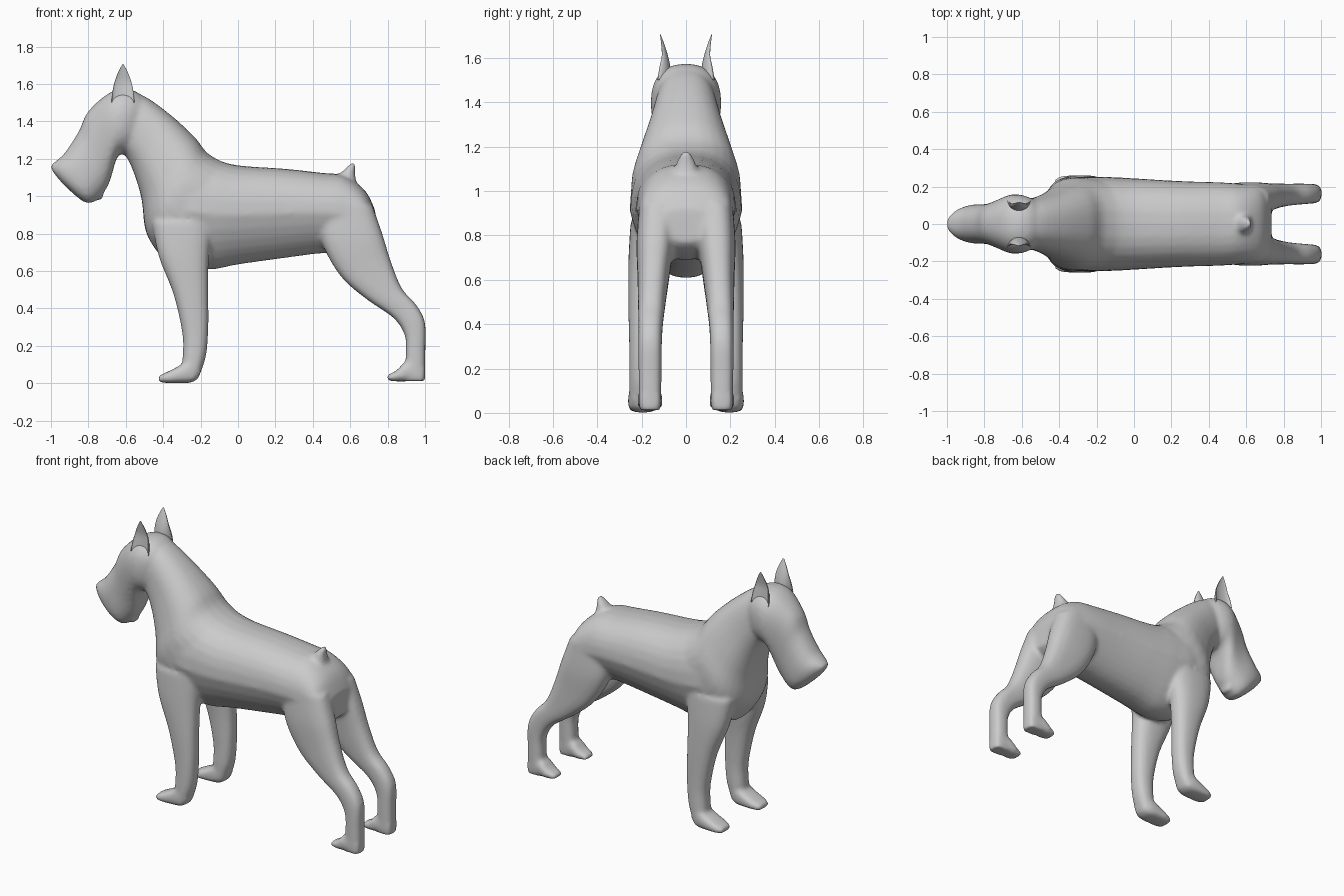
import bpy, bmesh, math

SEG = 28


def skin(bm, rings):
    """Bridge closed rings of points and cap both ends."""
    vs = [[bm.verts.new(p) for p in r] for r in rings]
    n = len(vs[0])
    for a, b in zip(vs, vs[1:]):
        for i in range(n):
            j = (i + 1) % n
            bm.faces.new((a[i], a[j], b[j], b[i]))
    bm.faces.new(vs[0][::-1])
    bm.faces.new(vs[-1])


def spline(keys, steps=4):
    """Catmull-Rom interpolation of key tuples."""
    out = []
    for i in range(len(keys) - 1):
        p = [keys[max(0, min(len(keys) - 1, i + d))] for d in (-1, 0, 1, 2)]
        for s in range(steps):
            t = s / steps
            out.append([0.5 * (2 * b + (c - a) * t + (2 * a - 5 * b + 4 * c - d) * t * t
                               + (3 * b - a - 3 * c + d) * t ** 3)
                        for a, b, c, d in zip(*p)])
    return out + [list(keys[-1])]


def loft(bm, keys, cy=None, keel=0.0, power=2.4, side=1):
    """Each key: x,z of upper/front point, x,z of lower/back point, half width, (y centre)."""
    rings = []
    for k in spline(keys):
        x1, z1, x2, z2, w = k[:5]
        y0 = k[5] if len(k) > 5 else (cy or 0)
        ring = []
        for i in range(SEG):
            a = math.tau * i / SEG
            c, s = math.cos(a), math.sin(a)
            u = math.copysign(abs(c) ** (2 / power), c)
            v = math.copysign(abs(s) ** (2 / power), s)
            y = w * v * (1 - keel * max(0, -u))
            ring.append(((x1 + x2) / 2 + u * (x1 - x2) / 2, side * (y0 + y),
                         (z1 + z2) / 2 + u * (z1 - z2) / 2))
        rings.append(ring)
    skin(bm, rings)


def finish(bm, name):
    bmesh.ops.recalc_face_normals(bm, faces=bm.faces)
    me = bpy.data.meshes.new(name)
    bm.to_mesh(me)
    bm.free()
    me.polygons.foreach_set("use_smooth", [True] * len(me.polygons))
    ob = bpy.data.objects.new(name, me)
    bpy.context.collection.objects.link(ob)
    return ob


bm = bmesh.new()
# Torso, rump to chest
loft(bm, [(.735, .92, .735, .77, .13), (.68, 1.03, .69, .73, .2), (.57, 1.11, .58, .69, .215),
          (.45, 1.125, .45, .695, .224), (.25, 1.147, .25, .67, .23), (0, 1.165, 0, .635, .245),
          (-.15, 1.2, -.15, .608, .252), (-.3, 1.2, -.3, .63, .245), (-.43, 1.0, -.43, .72, .17)],
     keel=.3)
# Neck and shoulders
loft(bm, [(.02, 1.14, -.40, .66, .24), (-.15, 1.22, -.49, .80, .248), (-.23, 1.315, -.515, .98, .21),
          (-.36, 1.435, -.555, 1.12, .165), (-.5, 1.535, -.605, 1.22, .135), (-.6, 1.56, -.66, 1.24, .12)])
# Head, muzzle and beard
loft(bm, [(-.47, 1.5, -.56, 1.25, .11), (-.56, 1.567, -.60, 1.23, .15), (-.675, 1.56, -.645, 1.21, .157),
          (-.80, 1.455, -.685, 1.08, .12), (-.85, 1.35, -.72, 1.02, .107), (-.922, 1.237, -.80, .96, .103),
          (-.965, 1.195, -.915, 1.045, .078), (-1.002, 1.165, -.99, 1.13, .035)])
# Beard tuft
loft(bm, [(-.80, 1.1, -.69, 1.1, .07), (-.785, 1.03, -.715, 1.03, .06), (-.74, .98, -.725, .98, .03)])
# Docked tail
loft(bm, [(.50, 1.07, .64, 1.03, .065), (.55, 1.125, .63, 1.09, .05), (.585, 1.16, .625, 1.13, .035),
          (.612, 1.183, .63, 1.172, .02)])
for s in (1, -1):
    # Front leg
    loft(bm, [(-.46, .86, -.13, .86, .085, .165), (-.425, .68, -.155, .68, .08, .18),
              (-.345, .475, -.158, .475, .068, .192), (-.297, .26, -.158, .3, .062, .194),
              (-.297, .13, -.172, .14, .062, .194), (-.30, .03, -.215, .02, .06, .196)], side=s)
    # Front paw
    loft(bm, [(-.195, .1, -.21, .03, .045), (-.25, .13, -.25, .003, .064), (-.32, .09, -.32, .002, .067),
              (-.39, .055, -.39, .002, .062), (-.425, .04, -.425, .006, .045)], cy=.195, power=3, side=s)
    # Hind leg
    loft(bm, [(.43, .93, .72, .95, .085, .125), (.45, .75, .775, .79, .085, .138),
              (.55, .57, .815, .66, .072, .147), (.69, .447, .875, .51, .061, .155),
              (.83, .35, .953, .42, .055, .16), (.89, .26, 1.0, .325, .053, .162),
              (.898, .17, 1.002, .17, .052, .162), (.89, .012, 1.002, .012, .05, .162)],
         power=2.7, side=s)
    # Hind paw
    loft(bm, [(.995, .1, .995, .015, .045), (.9, .115, .9, .01, .055), (.85, .07, .85, .01, .055),
              (.795, .042, .795, .014, .04)], cy=.162, power=3, side=s)
body = finish(bm, "dog_body")
m = body.modifiers.new("blend", 'REMESH')
m.mode = 'VOXEL'
m.voxel_size = .012
m.use_smooth_shade = True
m = body.modifiers.new("soften", 'SMOOTH')
m.factor = .5
m.iterations = 10

# Pointed, cupped ears: z, y centre, half width in x, half thickness
bm = bmesh.new()
rings = []
for z, cy, hx, hy in spline([(1.50, .105, .062, .06), (1.56, .10, .056, .048), (1.61, .098, .045, .028),
                             (1.66, .106, .027, .015), (1.706, .116, .003, .003)]):
    ring = []
    for i in range(SEG):
        a = math.tau * i / SEG
        s = math.sin(a)
        ring.append((-.615 + hx * math.cos(a), cy + hy * (s if s < 0 else -.35 * s) + hy * .4, z))
    rings.append(ring)
skin(bm, rings)
ears = finish(bm, "ears")
ears.modifiers.new("mirror", 'MIRROR').use_axis = (False, True, False)
